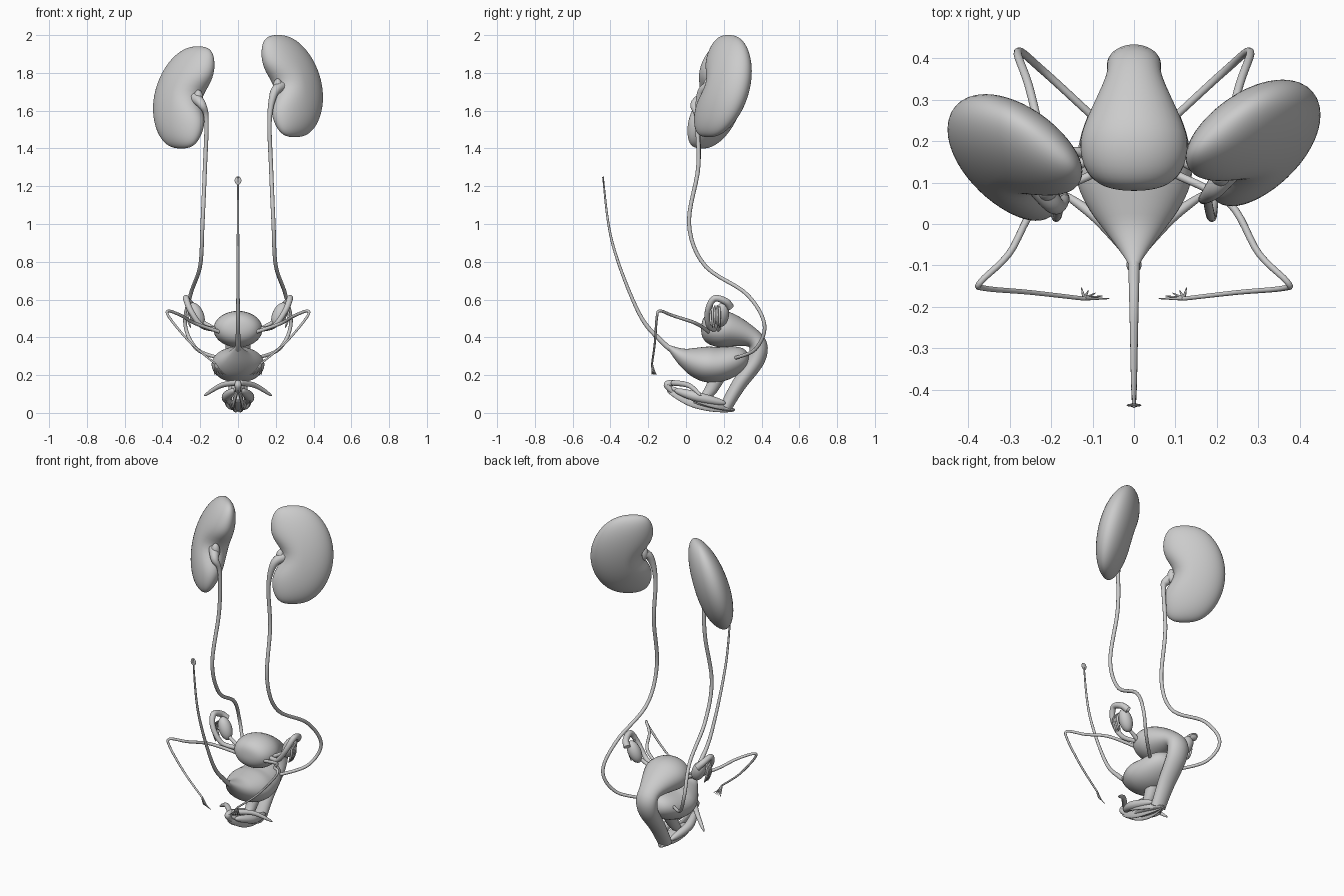
import bpy, bmesh, math
from mathutils import Vector, Matrix

if "Cube" in bpy.data.objects:
    bpy.data.objects.remove(bpy.data.objects["Cube"], do_unlink=True)

grey = bpy.data.materials.new("light grey")
grey.use_nodes = True
grey.diffuse_color = (.6, .6, .6, 1)
shader = grey.node_tree.nodes["Principled BSDF"]
shader.inputs["Base Color"].default_value = grey.diffuse_color
shader.inputs["Roughness"].default_value = .6


def finish(name, bm):
    """Turn a bmesh into a smooth shaded grey object."""
    bmesh.ops.recalc_face_normals(bm, faces=bm.faces)
    for face in bm.faces:
        face.smooth = True
    mesh = bpy.data.meshes.new(name)
    bm.to_mesh(mesh)
    bm.free()
    mesh.materials.append(grey)
    bpy.context.collection.objects.link(bpy.data.objects.new(name, mesh))


# Width rules along a sweep, where t runs from start to end
def smoothstep(t):
    t = min(max(t, 0), 1)
    return t * t * (3 - 2 * t)


def taper(start, end):
    return lambda t: start + (end - start) * t


def spindle(radius):
    return lambda t: radius * math.sqrt(max(math.sin(math.pi * t), 0))


def flared(radius, flare):
    return lambda t: radius * (1 - t / 4) + flare * (1 - smoothstep(t * 4))


def pear(radius, peak):
    def width(t):
        if t < peak:
            return radius * smoothstep(t / peak)
        return radius * math.sqrt(max(1 - ((t - peak) / (1 - peak)) ** 2, 0))
    return width


def flask(body, neck, peak):
    def width(t):
        if t < peak:
            return body * math.sqrt(max(1 - (1 - t / peak) ** 2, 0))
        narrowing = smoothstep((t - peak) / .25)
        return (body + (neck - body) * narrowing) * (1 - .3 * smoothstep(t * 2 - 1))
    return width


def curve_point(points, t):
    """Point on a smooth curve passing through all the given points."""
    position = t * (len(points) - 1)
    i = min(int(position), len(points) - 2)
    f = position - i
    before = points[max(i - 1, 0)]
    start, end = points[i], points[i + 1]
    after = points[min(i + 2, len(points) - 1)]
    leave, arrive = (end - before) / 2, (after - start) / 2
    blend = smoothstep(f)
    return (start * (1 - blend) + end * blend
            + leave * f * (1 - f) ** 2 - arrive * f * f * (1 - f))


def sweep(name, points, width, side=1, depth=1, steps=48, sides=20):
    """Tube along a curve; depth is the section's thickness relative to its width."""
    points = [Vector((x * side, y, z)) for x, y, z in points]
    # Rings crowd towards both ends so that rounded ends stay round
    stations = [(1 - math.cos(math.pi * k / steps)) / 2 for k in range(steps + 1)]
    centres = [curve_point(points, t) for t in stations]
    first = (centres[1] - centres[0]).normalized()
    across = Vector((0, 1, 0)) if abs(first.x) > .6 else Vector((1, 0, 0))
    bm = bmesh.new()
    rings = []
    for i, (t, centre) in enumerate(zip(stations, centres)):
        tangent = (centres[min(i + 1, steps)] - centres[max(i - 1, 0)]).normalized()
        across = (across - tangent * across.dot(tangent)).normalized()
        normal = tangent.cross(across) * depth
        radius = max(width(t), .001)
        ring = []
        for k in range(sides):
            angle = math.tau * k / sides
            offset = across * math.cos(angle) + normal * math.sin(angle)
            ring.append(bm.verts.new(centre + offset * radius))
        rings.append(ring)
    for lower, upper in zip(rings, rings[1:]):
        for k in range(sides):
            bm.faces.new((lower[k - 1], lower[k], upper[k], upper[k - 1]))
    bm.faces.new(rings[0])
    bm.faces.new(rings[-1])
    finish(name, bm)


def ellipsoid(name, centre, size, axis=(0, 0, 1)):
    bm = bmesh.new()
    bmesh.ops.create_uvsphere(bm, u_segments=28, v_segments=18, radius=1)
    turn = Vector(axis).to_track_quat('Z', 'Y').to_matrix().to_4x4()
    bm.transform(Matrix.Translation(centre) @ turn @ Matrix.Diagonal((*size, 1)))
    finish(name, bm)


def kidney(name, side, centre):
    """Bean: a blunt sphere bent around a dent on its inner side, then leaned back."""
    turn, lean = math.radians(40), math.radians(16)
    up = Vector((0, 0, 1))
    across = Vector((math.cos(turn), math.sin(turn), 0))
    back = up.cross(across)
    length = back * math.sin(lean) + up * math.cos(lean)
    thickness = back * math.cos(lean) - up * math.sin(lean)
    bm = bmesh.new()
    bmesh.ops.create_uvsphere(bm, u_segments=48, v_segments=36, radius=1)
    for v in bm.verts:
        w, t, u = v.co
        dent = max(-w, 0) * math.exp(-(u * 3) ** 2)
        blunt = (1.02 - u * u) ** -.15
        wide = .18 * w * blunt + .07 * dent + .005 - .05 * u * u
        p = centre + across * wide + thickness * t * .095 + length * u * .28
        v.co = (p.x * side, p.y, p.z)
    finish(name, bm)


# Bladder with the thin strand rising from its tip
bladder_tip = (0, -.13, .38)
sweep("bladder", [bladder_tip, (0, 0, .29), (0, .16, .255), (0, .33, .305)],
      pear(.14, .6), depth=.68, sides=36)
sweep("bladder_strand", [(0, -.05, .315), bladder_tip, (0, -.25, .53), (0, -.39, .9),
                         (0, -.44, 1.25)], taper(.016, .004))
ellipsoid("strand_tip", (0, -.437, 1.23), (.018, .004, .022))
sweep("urethra", [(0, .17, .2), (0, .13, .12), (0, .07, .05)], taper(.045, .02))

# Uterus bending down into the birth canal
sweep("uterus", [(0, .08, .44), (0, .22, .44), (0, .365, .385), (0, .375, .29),
                 (0, .28, .15), (0, .21, .03)], flask(.13, .065, .16), depth=.74, sides=36)

# Base plate and hood between the folds
ellipsoid("floor_plate", (0, .13, .04), (.045, .018, .13), (0, 1, -.2))
sweep("hood", [(0, -.06, .1), (0, -.1, .15), (0, -.04, .16)], spindle(.018))

for side, label in ((1, "left_"), (-1, "right_")):
    # The right kidney sits lower and further forward
    drop = Vector((0, -.035, -.06)) if side < 0 else Vector()
    kidney(label + "kidney", side, Vector((.29, .2, 1.73)) + drop)
    hilum = Vector((.23, .13, 1.73)) + drop
    sweep(label + "ureter", [
        hilum, Vector((.19, .08, 1.69)) + drop, (.167, .06, 1.55), (.175, .065, 1.3),
        (.188, .016, 1), (.2, .1, .78), (.25, .32, .63), (.28, .415, .47),
        (.22, .37, .34), (.1, .26, .29)], flared(.012, .018), side, steps=80)
    collar = hilum - Vector((.02, .015, .005))
    ellipsoid(label + "kidney_collar", (collar.x * side, collar.y, collar.z),
              (.025, .025, .045))

    # Looped tube, its frilled end and the ovary
    sweep(label + "looped_tube", [(.1, .16, .44), (.19, .12, .46), (.25, .115, .54),
                                  (.275, .15, .605), (.265, .21, .59), (.24, .235, .56)],
          taper(.012, .02), side)
    ellipsoid(label + "ovary", (.22 * side, .19, .52), (.038, .038, .068), (.4 * side, .1, .9))
    sweep(label + "ovary_ligament", [(.1, .17, .43), (.2, .18, .49)], taper(.014, .008), side)
    for k in range(4):
        y = .14 + k / 80
        sweep(label + "frill", [(.25, y, .57), (.27, y, .52), (.25, y, .45)],
              spindle(.007), side, steps=12, sides=8)

    # Long ligament with a corner, ending in spread fingers
    wrist = Vector((.12, -.18, .26))
    sweep(label + "long_ligament", [
        (.1, .12, .43), (.23, .05, .475), (.3, -.07, .515), (.37, -.14, .54),
        (.36, -.155, .5), (.25, -.165, .37), wrist], taper(.01, .005), side, sides=12)
    for k in range(5):
        reach = Vector((k / 60 - .06, k / 150, -.06))
        bend = Vector((0, 0, -.01))
        sweep(label + "finger", [wrist, wrist + reach / 2 + bend, wrist + reach],
              taper(.005, .001), side, steps=10, sides=8)

    # Horn, bulb and folds around the opening
    sweep(label + "horn", [(0, -.08, .16), (.09, .015, .145), (.18, .08, .09)],
          pear(.015, .1), side)
    sweep(label + "bulb", [(.02, -.06, .12), (.06, .06, .085), (.04, .21, .05)],
          spindle(.026), side)
    sweep(label + "inner_fold", [(0, -.1, .12), (.02, .02, .06), (.02, .14, .03),
                                 (0, .26, .015)], spindle(.009), side, depth=2.8)
    sweep(label + "outer_fold", [(0, -.09, .14), (.06, .04, .08), (.05, .16, .04),
                                 (0, .25, .02)], spindle(.008), side, depth=2.4)
